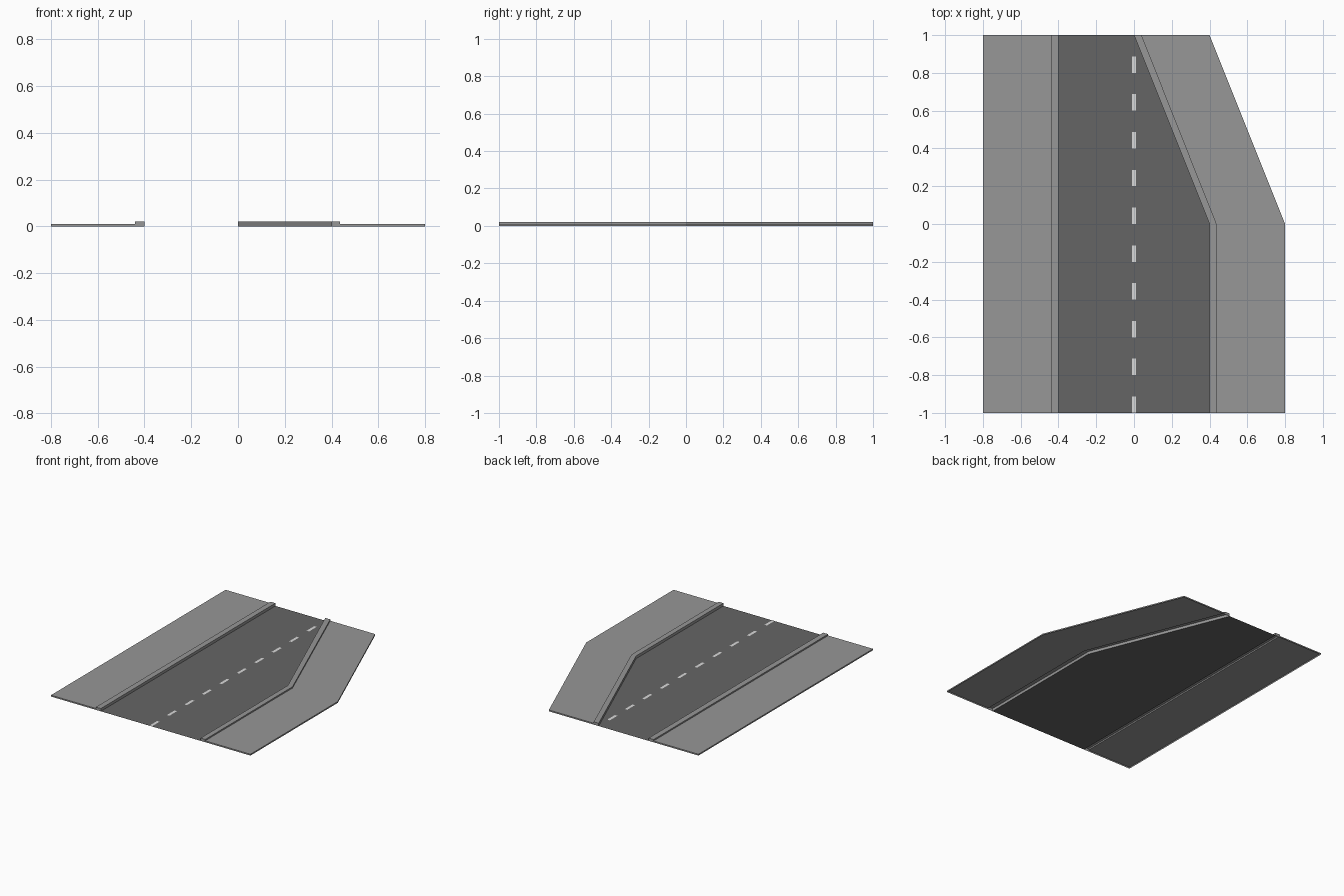
import bpy

if "Cube" in bpy.data.objects:
    bpy.data.objects.remove(bpy.data.objects["Cube"])


def material(name, v):
    m = bpy.data.materials.new(name)
    m.diffuse_color = (v, v, v, 1)
    m.use_nodes = True
    m.node_tree.nodes["Principled BSDF"].inputs["Base Color"].default_value = m.diffuse_color
    return m


def add_object(name, verts, faces, mat):
    me = bpy.data.meshes.new(name)
    me.from_pydata(verts, [], faces)
    me.materials.append(mat)
    ob = bpy.data.objects.new(name, me)
    bpy.context.collection.objects.link(ob)
    return ob


asphalt = material("asphalt grey", 0.13)
concrete = material("concrete grey", 0.31)
paint = material("road paint white", 0.70)

PAVE_Z, CURB_Z = 0.01, 0.02


def sidewalk(name, stations, left=False):
    """Loft an open-bottomed pavement and curb section along stations.
    Each station is (y, outer x, curb outer x, curb inner x)."""
    verts, faces = [], []
    for y, o, c, i in stations:
        verts += [(o, y, 0), (o, y, PAVE_Z), (c, y, PAVE_Z),
                  (c, y, CURB_Z), (i, y, CURB_Z), (i, y, 0)]
    for s in range(len(stations) - 1):
        a, b = s * 6, s * 6 + 6
        faces += [(a + k, b + k, b + k + 1, a + k + 1) for k in range(5)]
    last = (len(stations) - 1) * 6
    faces.append(tuple(range(6)))
    faces.append(tuple(range(last + 5, last - 1, -1)))
    if left:
        faces = [f[::-1] for f in faces]
    return add_object(name, verts, faces, concrete)


# Road surface, tapering on the right side
add_object("road_surface",
           [(-0.4, -1, 0), (0.4, -1, 0), (0.4, 0, 0), (0, 1, 0),
            (-0.4, 1, 0), (-0.4, 0, 0)],
           [(0, 1, 2, 5), (5, 2, 3, 4)], asphalt)

# Pavements with raised curbs
sidewalk("left_sidewalk", [(-1, -0.8, -0.44, -0.4), (1, -0.8, -0.44, -0.4)], left=True)
sidewalk("right_sidewalk", [(-1, 0.8, 0.437, 0.4), (0, 0.8, 0.437, 0.4),
                            (1, 0.4, 0.04, 0.0)])

# Dashed centre line
verts, faces = [], []
for n in range(10):
    y = -1 + 0.2 * n
    verts += [(-0.01, y, 0.001), (0.01, y, 0.001),
              (0.01, y + 0.087, 0.001), (-0.01, y + 0.087, 0.001)]
    faces.append(tuple(range(n * 4, n * 4 + 4)))
add_object("centre_dashes", verts, faces, paint)
